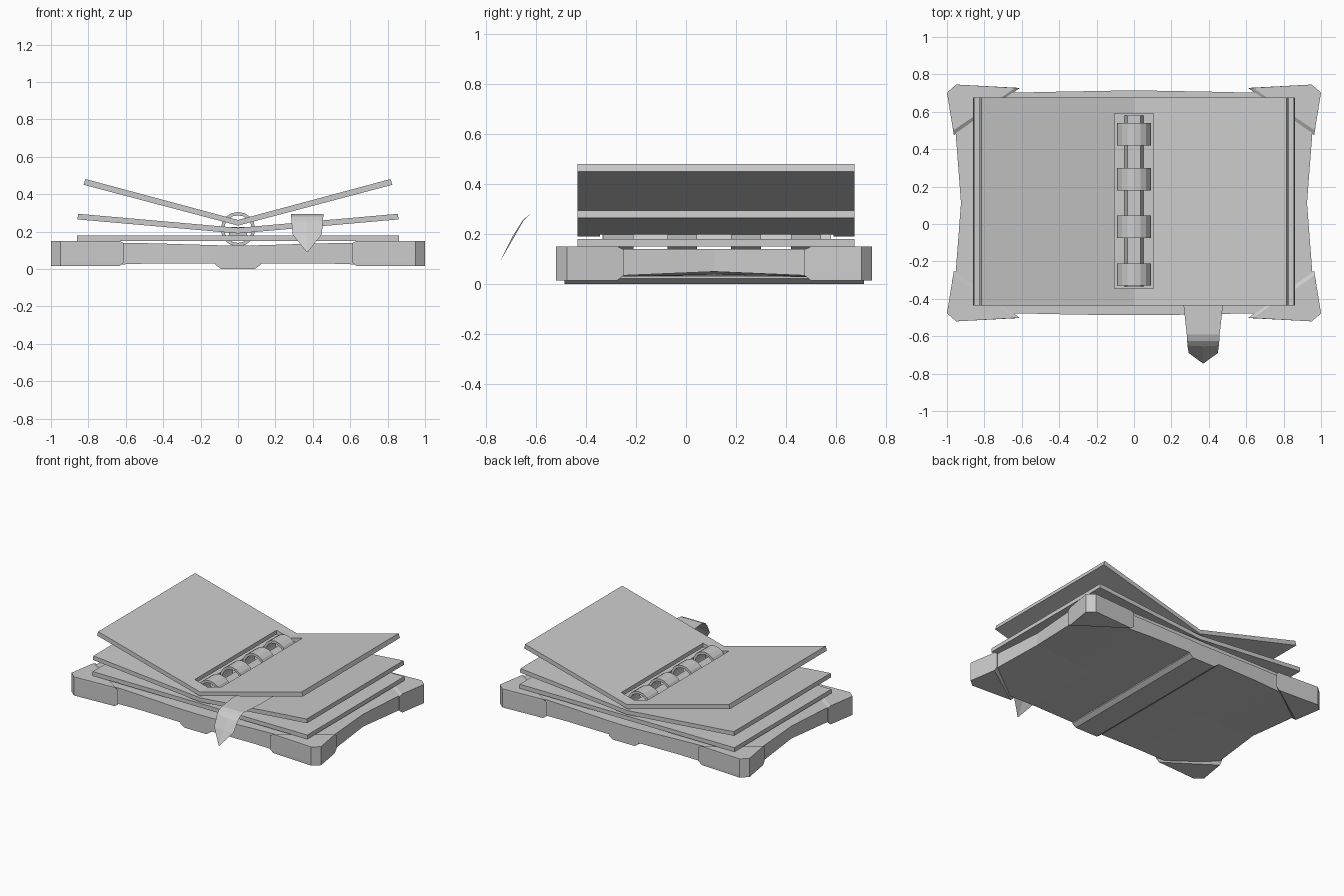
import bpy, bmesh, math

if "Cube" in bpy.data.objects:
    bpy.data.objects.remove(bpy.data.objects["Cube"])

YC = 0.1125  # middle of the book in y


def finish(name, bm):
    me = bpy.data.meshes.new(name)
    bmesh.ops.recalc_face_normals(bm, faces=bm.faces)
    bm.to_mesh(me)
    bm.free()
    ob = bpy.data.objects.new(name, me)
    bpy.context.collection.objects.link(ob)
    return ob


def extrude_y(name, profile, y0, y1):
    """Prism with an x-z profile."""
    bm = bmesh.new()
    a = [bm.verts.new((x, y0, z)) for x, z in profile]
    b = [bm.verts.new((x, y1, z)) for x, z in profile]
    n = len(profile)
    bm.faces.new(a)
    bm.faces.new(b)
    for i in range(n):
        j = (i + 1) % n
        bm.faces.new((a[i], a[j], b[j], b[i]))
    return finish(name, bm)


# cover board: six-point sections lofted along x, waisted at the sides
def cover_section(x, xmid, half, zb, zbm, zt):
    lo, hi = YC - half, YC + half
    return [(x, lo, zb), (xmid, YC, zbm), (x, hi, zb),
            (x, hi, zt), (xmid, YC, zt), (x, lo, zt)]


right = [(0.12, 0.12, 0.6, 0.03, 0.03, 0.127),
         (0.45, 0.45, 0.594, 0.03, 0.033, 0.137),
         (0.61, 0.61, 0.59, 0.025, 0.038, 0.14),
         (0.97, 0.925, 0.59, 0.025, 0.05, 0.14)]
left = [(-r[0], -r[1]) + r[2:] for r in reversed(right)]
bm = bmesh.new()
rings = [[bm.verts.new(p) for p in cover_section(*s)]
         for s in left + [(0, 0, 0.6, 0.03, 0.03, 0.125)] + right]
for r0, r1 in zip(rings, rings[1:]):
    for i in range(6):
        j = (i + 1) % 6
        bm.faces.new((r0[i], r0[j], r1[j], r1[i]))
for r in (rings[0], rings[-1]):
    bm.faces.new((r[0], r[1], r[4], r[5]))
    bm.faces.new((r[1], r[2], r[3], r[4]))
finish("cover_board", bm)

# spine ridge under the cover
extrude_y("spine", [(-0.09, 0), (0.09, 0), (0.12, 0.022), (0.12, 0.05),
                    (-0.12, 0.05), (-0.12, 0.022)], YC - 0.6, YC + 0.6)

# corner guards: clipped wedges with a sloped inner edge
guard = [(0.61, 0.615), (0.95, 0.633), (1.0, 0.59), (0.963, 0.362)]
for sx, side in ((-1, "left"), (1, "right")):
    for sy, end in ((-1, "front"), (1, "back")):
        bm = bmesh.new()
        loops = []
        for z, inset in ((0.015, 0.025), (0.035, 0.0), (0.138, 0.0), (0.15, 0.025)):
            pts = list(guard)
            pts[0] = (pts[0][0] + inset, pts[0][1])
            pts[3] = (pts[3][0] + inset * 0.16, pts[3][1] + inset)
            loops.append([bm.verts.new((sx * x, YC + sy * y, z)) for x, y in pts])
        bm.faces.new(loops[0])
        bm.faces.new(loops[-1])
        for l0, l1 in zip(loops, loops[1:]):
            for i in range(4):
                j = (i + 1) % 4
                bm.faces.new((l0[i], l0[j], l1[j], l1[i]))
        finish(f"corner_guard_{end}_{side}", bm)

# page blocks: one flat, two opened in a V
P0, P1 = -0.435, 0.675
extrude_y("flat_pages", [(-0.86, 0.15), (0.86, 0.15), (0.86, 0.18), (-0.86, 0.18)], P0, P1)
lower = extrude_y("lower_pages", [(0, 0.19), (0.858, 0.265), (0.855, 0.295), (0, 0.22),
                                  (-0.855, 0.295), (-0.858, 0.265)], P0, P1)
upper = extrude_y("upper_pages", [(0, 0.232), (0.825, 0.45), (0.816, 0.481), (0, 0.262),
                                  (-0.816, 0.481), (-0.825, 0.45)], P0, P1)

# slot for the ring binder through the open pages
slot = extrude_y("slot_cutter", [(-0.105, 0.185), (0.105, 0.185), (0.105, 0.5),
                                 (-0.105, 0.5)], -0.345, 0.59)
slot.hide_render = True
slot.hide_viewport = True
for ob in (lower, upper):
    m = ob.modifiers.new("slot", "BOOLEAN")
    m.operation = "DIFFERENCE"
    m.solver = "EXACT"
    m.object = slot

# binder bar
extrude_y("binder_bar", [(-0.052, 0.175), (0.052, 0.175), (0.036, 0.225),
                         (-0.036, 0.225)], -0.335, 0.58)

# binder rings
N = 16
for k, y in enumerate((-0.27, -0.015, 0.24, 0.48)):
    bm = bmesh.new()
    secs = []
    for i in range(N):
        a = 2 * math.pi * i / N
        secs.append([bm.verts.new((r * math.cos(a), yy, 0.213 + r * math.sin(a)))
                     for r, yy in ((0.092, y - 0.06), (0.092, y + 0.06),
                                   (0.074, y + 0.06), (0.074, y - 0.06))])
    for i in range(N):
        s, t = secs[i], secs[(i + 1) % N]
        for j in range(4):
            bm.faces.new((s[j], s[(j + 1) % 4], t[(j + 1) % 4], t[j]))
    finish(f"binder_ring_{k + 1}", bm)

# bookmark ribbon: thin sheet curling down to a point (y, z, half width, middle y offset)
rows = [(-0.2, 0.295, 0.105, 0), (-0.435, 0.295, 0.105, 0), (-0.59, 0.293, 0.088, 0),
        (-0.625, 0.28, 0.086, 0), (-0.65, 0.255, 0.084, -0.004),
        (-0.69, 0.185, 0.078, -0.008), (-0.745, 0.09, 0.002, 0)]
bm = bmesh.new()
strips = [[bm.verts.new((0.37 + s * w, y + (d if s == 0 else 0), z)) for s in (-1, 0, 1)]
          for y, z, w, d in rows]
for a, b in zip(strips, strips[1:]):
    for i in range(2):
        bm.faces.new((a[i], b[i], b[i + 1], a[i + 1]))
finish("bookmark_ribbon", bm)
